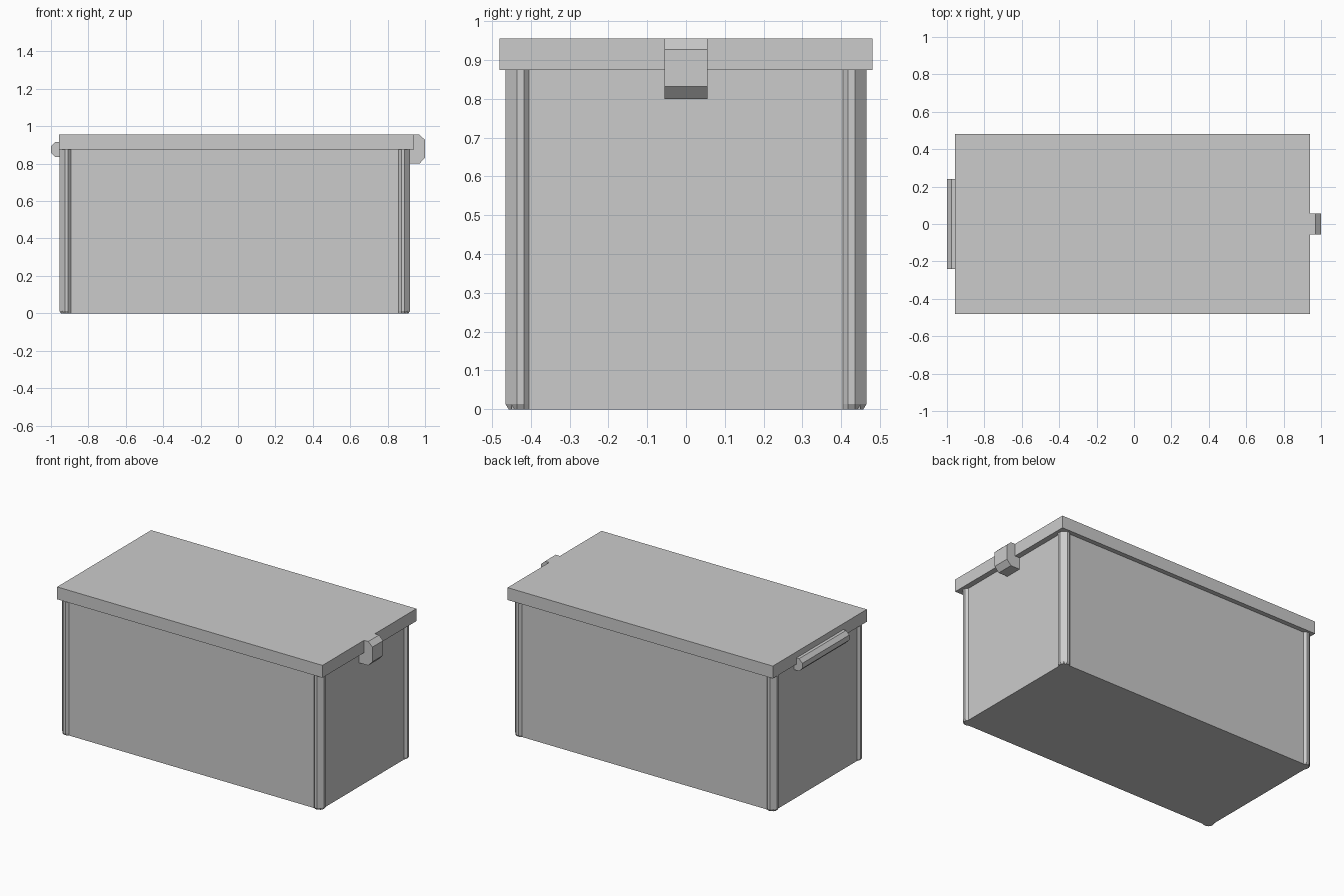
import bpy, bmesh

if "Cube" in bpy.data.objects:
    bpy.data.objects.remove(bpy.data.objects["Cube"])

X0, X1, YB = -0.94, 0.905, 0.45   # body side planes
LID_Z, TOP_Z = 0.875, 0.955


def loft(name, rings):
    """Closed flat-faced solid through matching rings of points."""
    bm = bmesh.new()
    loops = [[bm.verts.new(p) for p in ring] for ring in rings]
    n = len(loops[0])
    for a, b in zip(loops, loops[1:]):
        for i in range(n):
            j = (i + 1) % n
            bm.faces.new((a[i], a[j], b[j], b[i]))
    bm.faces.new(loops[0][::-1])
    bm.faces.new(loops[-1])
    bmesh.ops.recalc_face_normals(bm, faces=bm.faces)
    mesh = bpy.data.meshes.new(name)
    bm.to_mesh(mesh)
    bm.free()
    obj = bpy.data.objects.new(name, mesh)
    bpy.context.collection.objects.link(obj)
    return obj


def box(name, x0, x1, y, z0, z1):
    rect = [(x0, -y), (x1, -y), (x1, y), (x0, y)]
    return loft(name, [[(*p, z) for p in rect] for z in (z0, z1)])


def extrude_y(name, profile, half):
    return loft(name, [[(x, y, z) for x, z in profile] for y in (-half, half)])


# Chest body and overhanging lid
box("chest_body", X0, X1, YB, 0, LID_Z)
box("lid", -0.957, 0.94, 0.48, LID_Z, TOP_Z)

# Corner guards: bevelled angle strips, undercut at the foot
T = 0.015
guard = [(0, -0.046), (T, -0.032), (T, -0.015), (-0.015, T),
         (-0.032, T), (-0.046, 0), (-0.046, -0.046)]
foot = [(min(u, 0.007), min(v, 0.007)) for u, v in guard]
for sx, cx, xn in ((-1, X0, "back"), (1, X1, "latch")):
    for sy, yn in ((-1, "near"), (1, "far")):
        loft(f"corner_guard_{xn}_{yn}",
             [[(cx + sx * u, sy * (YB + v), z) for u, v in ring]
              for ring, z in ((foot, 0), (guard, 0.013), (guard, LID_Z))])

# Latch folded over the lid edge
extrude_y("latch", [(0.90, 0.80), (0.97, 0.80), (1.0, 0.832), (1.0, 0.927),
                    (0.97, TOP_Z), (0.94, TOP_Z), (0.94, LID_Z), (0.90, LID_Z)], 0.055)

# Octagonal hinge barrel along the back edge
R, F = 0.04, 0.0166
octagon = [(R, -F), (R, F), (F, R), (-F, R), (-R, F), (-R, -F), (-F, -R), (F, -R)]
extrude_y("hinge_barrel", [(-0.96 + u, 0.876 + v) for u, v in octagon], 0.24)
